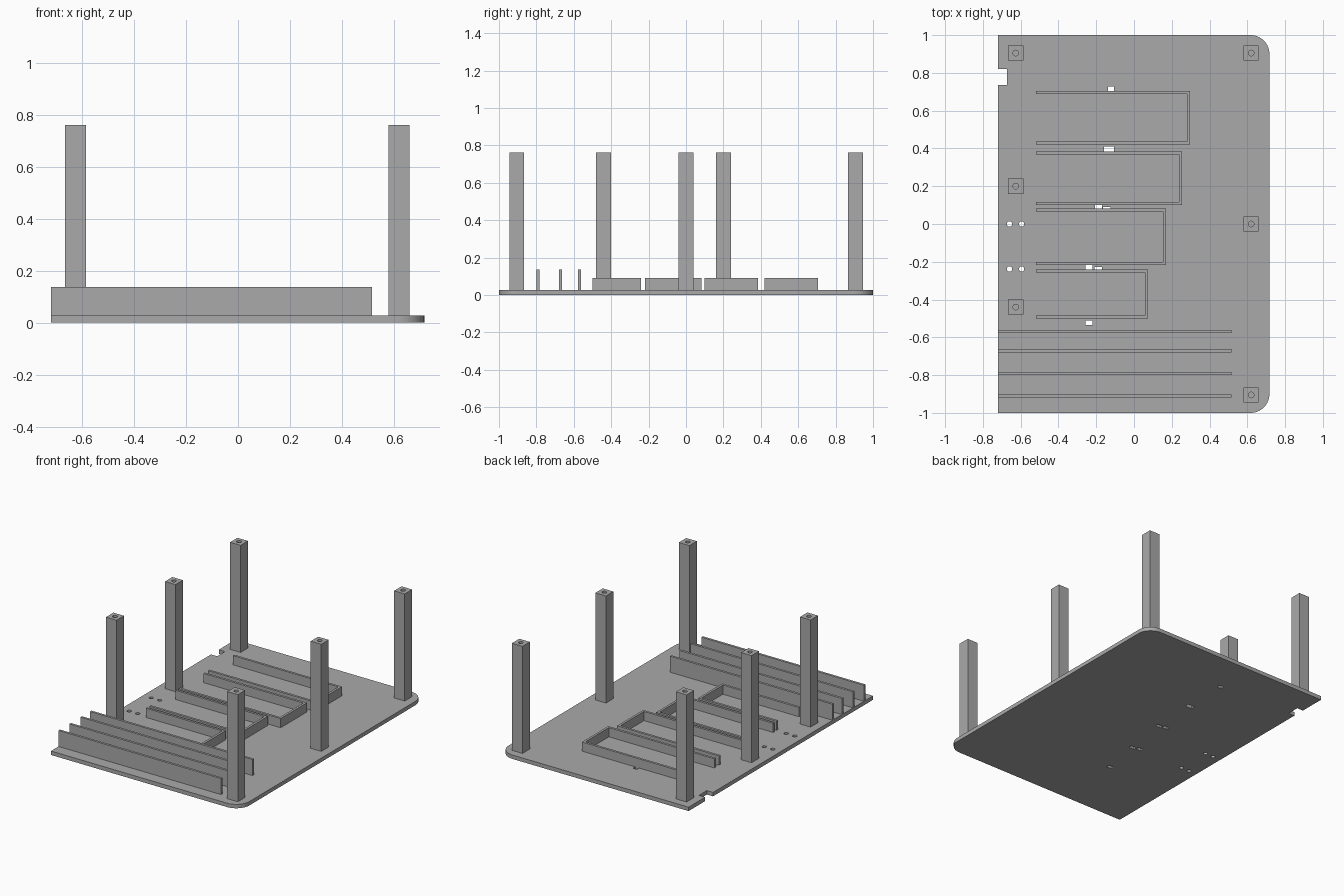
import bpy
import bmesh
from math import cos, sin, radians

if "Cube" in bpy.data.objects:
    bpy.data.objects.remove(bpy.data.objects["Cube"])

grey = bpy.data.materials.new("plain grey")
grey.use_nodes = True
grey.diffuse_color = (0.4, 0.4, 0.4, 1)
grey.node_tree.nodes["Principled BSDF"].inputs["Base Color"].default_value = (0.4, 0.4, 0.4, 1)

BASE = 0.027      # top of the plate
WALL = 0.016      # thickness of ribs and channels


def rect(x0, x1, y0, y1):
    return [(x0, y0), (x1, y0), (x1, y1), (x0, y1)]


def arc(cx, cy, r, start, end, steps):
    angles = [radians(start + (end - start) * i / steps) for i in range(steps + 1)]
    return [(cx + r * cos(a), cy + r * sin(a)) for a in angles]


def circle(cx, cy, r, steps=24):
    return arc(cx, cy, r, 0, 360, steps)[:-1]


def extrude(name, loops, z0, z1):
    """Solid from an outline; further loops become holes."""
    curve = bpy.data.curves.new(name + "_outline", 'CURVE')
    curve.dimensions = '2D'
    curve.fill_mode = 'BOTH'
    curve.extrude = (z1 - z0) / 2
    for loop in loops:
        spline = curve.splines.new('POLY')
        spline.points.add(len(loop) - 1)
        for point, (x, y) in zip(spline.points, loop):
            point.co = (x, y, 0, 1)
        spline.use_cyclic_u = True
    helper = bpy.data.objects.new(name + "_helper", curve)
    bpy.context.collection.objects.link(helper)
    graph = bpy.context.evaluated_depsgraph_get()
    mesh = bpy.data.meshes.new_from_object(helper.evaluated_get(graph))
    bpy.data.objects.remove(helper)
    bpy.data.curves.remove(curve)

    bm = bmesh.new()
    bm.from_mesh(mesh)
    bmesh.ops.remove_doubles(bm, verts=bm.verts, dist=1e-5)
    bmesh.ops.translate(bm, verts=bm.verts, vec=(0, 0, (z0 + z1) / 2))
    bmesh.ops.recalc_face_normals(bm, faces=bm.faces)
    for face in bm.faces:
        face.smooth = False
    bm.to_mesh(mesh)
    bm.free()
    mesh.name = name
    mesh.materials.clear()
    mesh.materials.append(grey)
    obj = bpy.data.objects.new(name, mesh)
    bpy.context.collection.objects.link(obj)
    return obj


# Base plate: two rounded corners, a notch in the edge, slots and round holes
left, right, radius = -0.72, 0.717, 0.1
outline = [(left, -1)]
outline += arc(right - radius, -1 + radius, radius, -90, 0, 16)
outline += arc(right - radius, 1 - radius, radius, 0, 90, 16)
outline += [(left, 1), (left, 0.82), (-0.673, 0.82), (-0.673, 0.735), (left, 0.735)]
slots = [
    rect(-0.138, -0.106, 0.7, 0.728),
    rect(-0.159, -0.106, 0.382, 0.41),
    rect(-0.206, -0.169, 0.078, 0.102),
    rect(-0.163, -0.125, 0.066, 0.09),
    rect(-0.257, -0.22, -0.24, -0.215),
    rect(-0.21, -0.17, -0.253, -0.228),
    rect(-0.257, -0.22, -0.535, -0.51),
]
holes = [circle(x, y, 0.014) for x in (-0.659, -0.595) for y in (0, -0.238)]
extrude("base_plate", [outline] + slots + holes, 0, BASE)

# Square posts with a screw hole
posts = [(-0.626, y) for y in (-0.44, 0.2, 0.905)] + [(0.62, y) for y in (-0.905, 0, 0.905)]
for i, (x, y) in enumerate(posts, 1):
    extrude(f"post_{i}", [rect(x - 0.04, x + 0.04, y - 0.04, y + 0.04),
                          circle(x, y, 0.015)], BASE, 0.762)

# Straight ribs along the front
for i, y in enumerate((-0.91, -0.792, -0.671, -0.569), 1):
    extrude(f"rib_{i}", [rect(left, 0.515, y - WALL / 2, y + WALL / 2)], BASE, 0.137)

# U-shaped channels, open towards -x
channels = [(0.075, -0.5, -0.24), (0.169, -0.218, 0.082),
            (0.254, 0.1, 0.385), (0.296, 0.42, 0.705)]
start = -0.52
for i, (end, y0, y1) in enumerate(channels, 1):
    extrude(f"channel_{i}", [[
        (start, y0), (end, y0), (end, y1), (start, y1), (start, y1 - WALL),
        (end - WALL, y1 - WALL), (end - WALL, y0 + WALL), (start, y0 + WALL),
    ]], BASE, 0.09)
